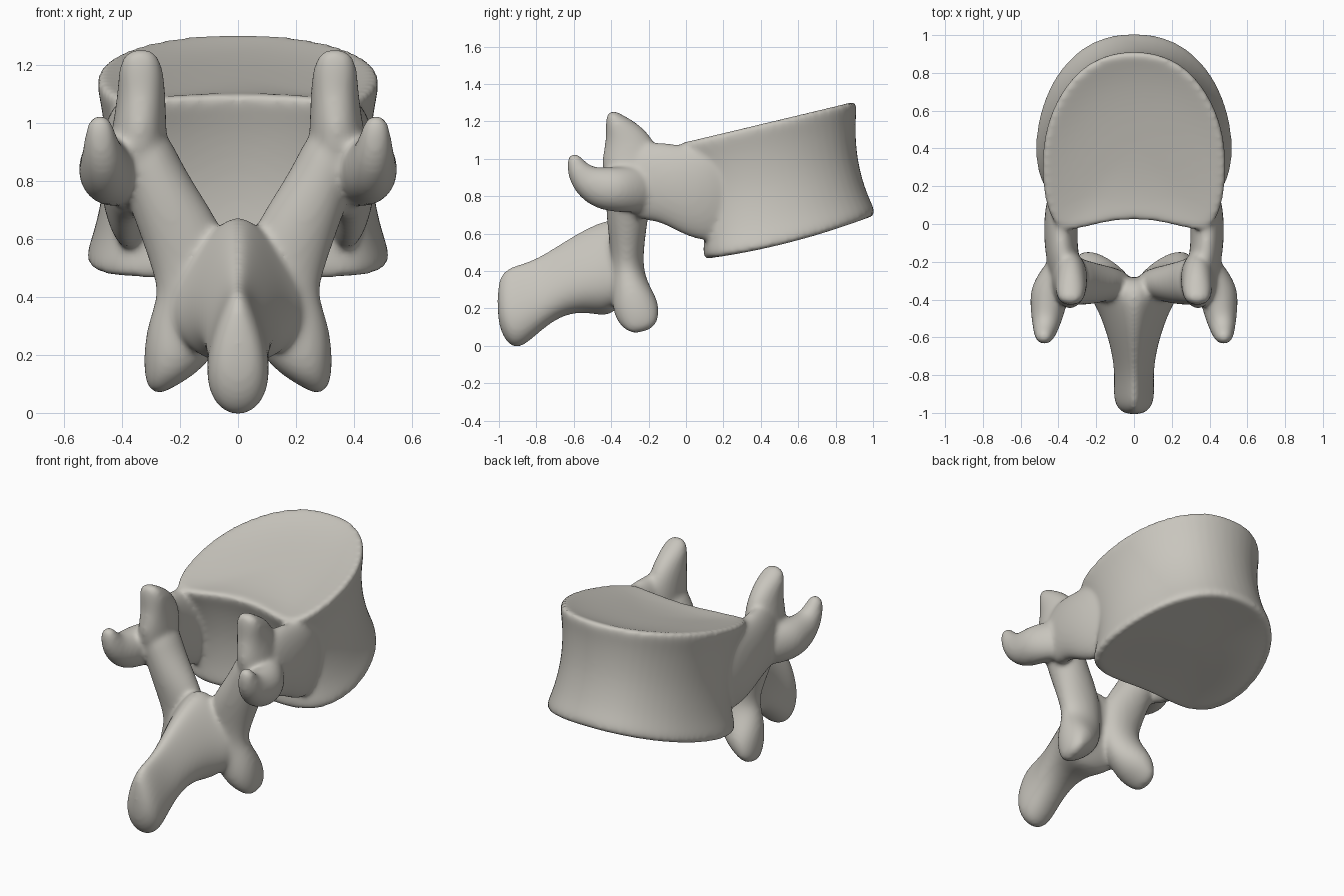
import bpy, bmesh, math
from mathutils import Vector

cube = bpy.data.objects.get("Cube")
if cube:
    bpy.data.objects.remove(cube, do_unlink=True)

SIDES = 12
parts = []


def loft(name, rings, mirrored=False):
    """Closed skin over a list of equal rings, softened by subdivision."""
    bm = bmesh.new()
    loops = [[bm.verts.new(p) for p in ring] for ring in rings]
    n = len(loops[0])
    for a, b in zip(loops, loops[1:]):
        for i in range(n):
            j = (i + 1) % n
            bm.faces.new((a[i], a[j], b[j], b[i]))
    bm.faces.new(loops[0])
    bm.faces.new(loops[-1])
    bmesh.ops.recalc_face_normals(bm, faces=bm.faces)
    mesh = bpy.data.meshes.new(name)
    bm.to_mesh(mesh)
    bm.free()
    obj = bpy.data.objects.new(name, mesh)
    bpy.context.collection.objects.link(obj)
    if mirrored:
        obj.modifiers.new("Mirror", 'MIRROR').use_mirror_merge = False
    obj.modifiers.new("Subdivision", 'SUBSURF').levels = 2
    parts.append(obj)


def limb(name, stations, ref):
    """Mirrored limb: each station is x, y, z, radius along ref, radius across."""
    pts = [Vector(s[:3]) for s in stations]
    rings = []
    for i, (p, s) in enumerate(zip(pts, stations)):
        t = (pts[min(i + 1, len(pts) - 1)] - pts[max(i - 1, 0)]).normalized()
        u = Vector(ref)
        u = (u - t * u.dot(t)).normalized()
        v = t.cross(u)
        ring = []
        for k in range(SIDES):
            a = math.tau * k / SIDES
            ring.append(p + 1.05 * (u * s[3] * math.cos(a) + v * s[4] * math.sin(a)))
        rings.append(ring)
    loft(name, rings, True)


# Drum-shaped body between two tilted kidney-shaped plates
upper = [(0, .03), (.2, 0), (.4, -.07), (.475, .1), (.49, .32),
         (.47, .5), (.4, .68), (.25, .865), (0, .93)]
lower = [(0, .12), (.22, .095), (.41, .11), (.505, .24), (.53, .42),
         (.49, .64), (.395, .83), (.23, .98), (0, 1.025)]


def full(half):
    return half + [(-x, y) for x, y in half[-2:0:-1]]


def body_ring(f, scale, dip):
    ring = []
    for (ux, uy), (lx, ly) in zip(full(upper), full(lower)):
        uy, ly = .45 + (uy - .45) * scale, .55 + (ly - .55) * scale
        x = scale * (lx + (ux - lx) * f)
        t = ly - .1
        z_low = .46 + .12 * t + .15 * t * t
        z_top = 1.095 + .24 * uy
        ring.append((x, ly + (uy - ly) * f, z_low + (z_top - z_low) * f + dip))
    return ring


loft("vertebral_body", [body_ring(*r) for r in (
    (0, .3, .03), (0, .7, .02), (0, .93, .005), (0, 1, 0), (.06, 1.01, 0),
    (.2, .95, 0), (.5, .9, 0), (.8, .945, 0), (.94, 1, 0), (1, 1, 0),
    (1, .93, -.005), (1, .7, -.025), (1, .3, -.035))])

# Short bridges from the body to the arch
limb("pedicle", [(.33, .32, .82, .2, .06), (.365, .18, .82, .27, .08),
                 (.385, .06, .825, .255, .09), (.39, -.08, .865, .21, .088),
                 (.375, -.2, .885, .215, .085), (.345, -.33, .87, .18, .09)],
     (0, 0, 1))

# Upright upper joint processes
limb("upper_process", [(.35, -.28, .84, .14, .1), (.34, -.295, .97, .155, .095),
                       (.335, -.305, 1.06, .145, .085), (.333, -.34, 1.14, .1, .08),
                       (.336, -.38, 1.2, .058, .074), (.338, -.407, 1.255, .022, .045)],
     (0, 1, 0))

# Side processes with upturned tips
limb("side_process", [(.36, -.2, .84, .08, .12), (.42, -.29, .835, .088, .125),
                      (.45, -.37, .835, .105, .12), (.458, -.465, .845, .09, .115),
                      (.468, -.545, .89, .07, .085), (.475, -.587, .955, .054, .057),
                      (.478, -.61, 1.03, .035, .028)],
     (1, 0, 0))

# Arch plates running down into the lower joint processes
limb("arch_plate", [(.345, -.3, .98, .09, .13), (.302, -.305, .83, .108, .125),
                    (.228, -.315, .68, .125, .11), (.155, -.315, .53, .145, .09),
                    (.145, -.315, .4, .13, .085), (.175, -.295, .29, .135, .105),
                    (.225, -.267, .2, .11, .125), (.268, -.243, .13, .065, .105),
                    (.292, -.23, .075, .025, .06)],
     (1, 0, 0))

# Rear spine, pear-shaped in section: y, top, bottom, half width
spine = []
for y, top, bottom, width in (
        (-.28, .6, .4, .12), (-.325, .665, .26, .2), (-.375, .69, .17, .235),
        (-.44, .68, .145, .195), (-.55, .63, .175, .15), (-.68, .55, .15, .115),
        (-.8, .475, .05, .1), (-.9, .445, -.04, .108), (-.97, .42, .015, .095),
        (-1.01, .35, .13, .045)):
    mid, half = (top + bottom) / 2, (top - bottom) / 2
    spine.append([(width * math.sin(a) * (1 - .45 * math.cos(a)), y,
                   mid + half * math.cos(a))
                  for a in (math.tau * k / SIDES for k in range(SIDES))])
loft("rear_spine", spine)

# Fuse all parts into one soft surface
for obj in bpy.context.selected_objects:
    obj.select_set(False)
for obj in parts:
    obj.select_set(True)
bone = parts[0]
bpy.context.view_layer.objects.active = bone
bpy.ops.object.convert(target='MESH')
bpy.ops.object.join()
bone.name = "vertebra"
remesh = bone.modifiers.new("Fuse", 'REMESH')
remesh.mode = 'VOXEL'
remesh.voxel_size = .012
smooth = bone.modifiers.new("Soften", 'SMOOTH')
smooth.factor = .5
smooth.iterations = 18
bpy.ops.object.convert(target='MESH')

# Bone colour
mat = bpy.data.materials.new("bone_grey")
mat.use_nodes = True
colour = (.58, .56, .51, 1)
mat.diffuse_color = colour
for node in mat.node_tree.nodes:
    if node.type == 'BSDF_PRINCIPLED':
        node.inputs["Base Color"].default_value = colour
bone.data.materials.clear()
bone.data.materials.append(mat)
for poly in bone.data.polygons:
    poly.use_smooth = True
    poly.material_index = 0
